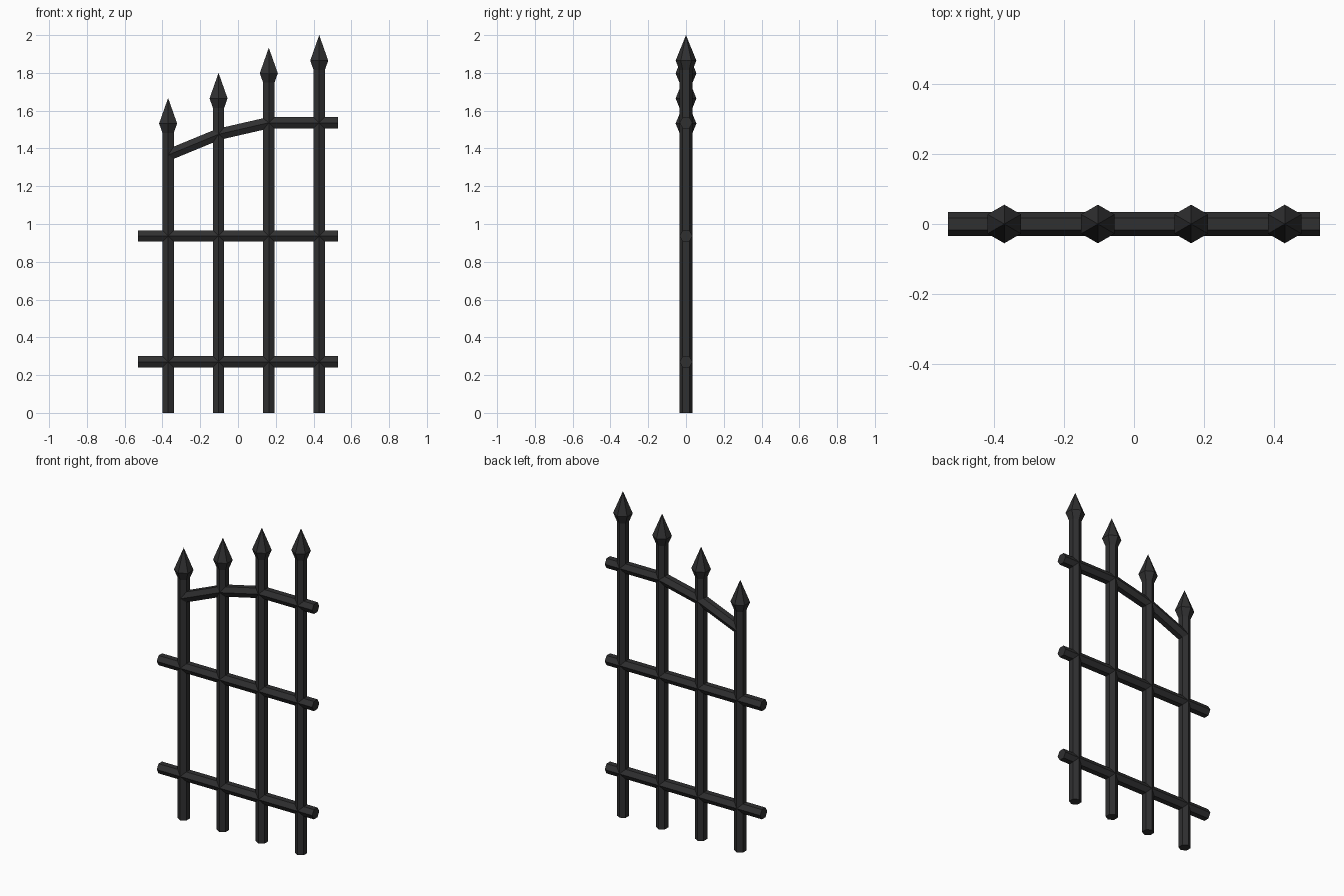
import bpy, bmesh, math
from mathutils import Vector

if "Cube" in bpy.data.objects:
    bpy.data.objects.remove(bpy.data.objects["Cube"])

iron = bpy.data.materials.new("black_iron")
iron.diffuse_color = (0.029, 0.029, 0.03, 1)
iron.use_nodes = True
iron.node_tree.nodes["Principled BSDF"].inputs["Base Color"].default_value = iron.diffuse_color

R = 0.0345     # bar radius (hexagonal, corners facing +y and -y)
SIDES = 6


def skin(name, rings):
    """Bridge a list of hexagon rings; a one-point ring makes a tip."""
    bm = bmesh.new()
    loops = [[bm.verts.new(p) for p in ring] for ring in rings]
    for a, b in zip(loops, loops[1:]):
        for i in range(SIDES):
            j = (i + 1) % SIDES
            if len(b) == 1:
                bm.faces.new((a[i], a[j], b[0]))
            else:
                bm.faces.new((a[i], a[j], b[j], b[i]))
    for end in (loops[0], loops[-1]):
        if len(end) > 1:
            bm.faces.new(end)
    bmesh.ops.recalc_face_normals(bm, faces=bm.faces)
    mesh = bpy.data.meshes.new(name)
    bm.to_mesh(mesh)
    bm.free()
    mesh.materials.append(iron)
    obj = bpy.data.objects.new(name, mesh)
    bpy.context.collection.objects.link(obj)
    return obj


def circle(r):
    return [(r * math.cos(t), r * math.sin(t))
            for t in (2 * math.pi * i / SIDES for i in range(SIDES))]


def post_ring(x, r, z):
    return [(x + s, c, z) for c, s in circle(r)]


def rail(name, path):
    """Sweep a hexagon along an x-z path with mitred corners."""
    pts = [Vector(p) for p in path]
    dirs = [(b - a).normalized() for a, b in zip(pts, pts[1:])]
    rings = []
    for i, p in enumerate(pts):
        d0, d1 = dirs[max(i - 1, 0)], dirs[min(i, len(dirs) - 1)]
        d = (d0 + d1).normalized()
        n = Vector((-d.y, d.x)) / d.dot(d0)
        rings.append([(p.x + n.x * s, c, p.y + n.y * s) for c, s in circle(R)])
    return skin(name, rings)


# Upright posts, each with a spearhead finial
xs = [-0.37, -0.103, 0.163, 0.43]
tops = [1.667, 1.80, 1.933, 2.0]
for k, (x, top) in enumerate(zip(xs, tops), 1):
    skin(f"post_{k}", [post_ring(x, R, 0), post_ring(x, R, top - 0.18)])
    skin(f"spearhead_{k}", [post_ring(x, R, top - 0.185),
                            post_ring(x, 0.055, top - 0.135),
                            [(x, 0, top)]])

# Horizontal rails
rail("bottom_rail", [(-0.53, 0.27), (0.53, 0.27)])
rail("middle_rail", [(-0.53, 0.937), (0.53, 0.937)])

# Top rail that sweeps down to the shortest post
rail("top_rail", [(xs[0], 1.365), (xs[1], 1.475), (xs[2], 1.536), (0.53, 1.536)])
